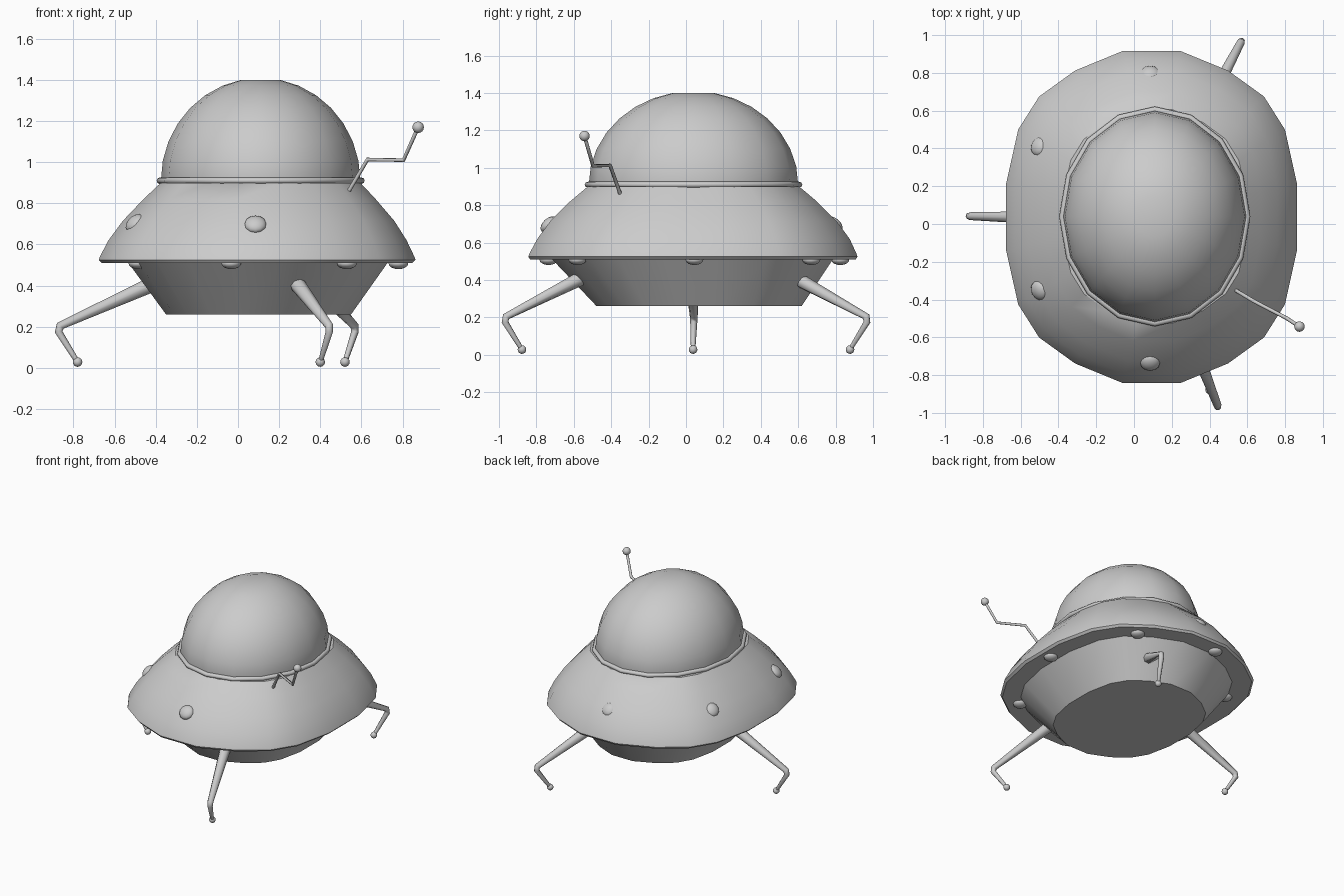
import bpy, bmesh, math
from mathutils import Vector

if "Cube" in bpy.data.objects:
    bpy.data.objects.remove(bpy.data.objects["Cube"])


def smooth(obj, angle=40):
    bpy.ops.object.select_all(action='DESELECT')
    obj.select_set(True)
    bpy.context.view_layer.objects.active = obj
    bpy.ops.object.shade_smooth_by_angle(angle=math.radians(angle))


def loft(name, section, levels, angle=40):
    """Stack a unit cross-section through (cx, cy, rx, ry, z) levels, capped at both ends."""
    bm = bmesh.new()
    rings = [[bm.verts.new((cx + u * rx, cy + v * ry, z)) for u, v in section]
             for cx, cy, rx, ry, z in levels]
    n = len(section)
    for a, b in zip(rings, rings[1:]):
        for i in range(n):
            j = (i + 1) % n
            bm.faces.new((a[i], a[j], b[j], b[i]))
    bm.faces.new(rings[0][::-1])
    bm.faces.new(rings[-1])
    bmesh.ops.recalc_face_normals(bm, faces=bm.faces)
    mesh = bpy.data.meshes.new(name)
    bm.to_mesh(mesh)
    bm.free()
    obj = bpy.data.objects.new(name, mesh)
    bpy.context.collection.objects.link(obj)
    smooth(obj, angle)
    return obj


def ball(name, loc, scale, normal=(0, 0, 1), seg=12, rings=8):
    bpy.ops.mesh.primitive_uv_sphere_add(segments=seg, ring_count=rings, radius=1, location=loc)
    obj = bpy.context.object
    obj.name = name
    obj.scale = scale
    obj.rotation_euler = Vector(normal).to_track_quat('Z', 'Y').to_euler()
    smooth(obj, 60)


def rod(name, points, radii):
    """Tapered round rod along a path."""
    curve = bpy.data.curves.new(name, 'CURVE')
    curve.dimensions = '3D'
    curve.bevel_depth = 1.0
    curve.bevel_resolution = 2
    curve.use_fill_caps = True
    spline = curve.splines.new('POLY')
    spline.points.add(len(points) - 1)
    for p, co, r in zip(spline.points, points, radii):
        p.co = (*co, 1)
        p.radius = r
    obj = bpy.data.objects.new(name, curve)
    bpy.context.collection.objects.link(obj)
    bpy.ops.object.select_all(action='DESELECT')
    obj.select_set(True)
    bpy.context.view_layer.objects.active = obj
    bpy.ops.object.convert(target='MESH')
    smooth(bpy.context.object, 60)


# 20-sided oval section of the saucer, mirrored from one quadrant
quad = [(1, .2), (.917, .526), (.773, .725), (.526, .881), (.195, 1)]
oval = (quad + [(-x, y) for x, y in quad[::-1]]
        + [(-x, -y) for x, y in quad] + [(x, -y) for x, y in quad[::-1]])
round16 = [(math.cos(i * math.pi / 8), math.sin(i * math.pi / 8)) for i in range(16)]

# Saucer: flat base, flared hull, brim and sloped upper skirt
loft("saucer_body", oval, [
    (.10, .07, .30, .36, .26),
    (.10, .07, .45, .548, .26),
    (.097, .035, .63, .75, .51),
    (.093, .037, .755, .87, .51),
    (.093, .037, .77, .88, .525),
    (.093, .037, .765, .875, .54),
    (.095, .04, .725, .835, .62),
    (.10, .04, .66, .765, .715),
    (.105, .04, .565, .66, .82),
    (.11, .04, .485, .565, .90)])

# Dome: half ellipsoid with a small flat top
dome = [(.11, .04, .48, .553, .88)]
for deg in (90, 78.75, 67.5, 56.25, 45, 33.75, 22.5, 11.25):
    a = math.radians(deg)
    dome.append((.11, .04, .485 * math.sin(a), .56 * math.sin(a), .91 + .5 * math.cos(a)))
loft("dome", round16, dome, 60)

# Collar ring around the dome
bpy.ops.mesh.primitive_torus_add(major_segments=16, minor_segments=8, major_radius=.49,
                                 minor_radius=.016, location=(.11, .04, .91))
ring = bpy.context.object
ring.name = "dome_ring"
ring.scale = (1, 1.15, 1)
smooth(ring, 60)

# Six lights on the upper skirt
for k in range(6):
    a = math.radians(30 + 60 * k)
    c, s = math.cos(a), math.sin(a)
    ball(f"upper_light_{k + 1}", (.085 + .675 * c, .03 + .762 * s, .71 - .013 * abs(s)),
         (.054, .054, .033), (c, s * .9, 1.0))

# Seven lights under the brim
for k in range(7):
    a = math.tau * k / 7
    ball(f"lower_light_{k + 1}", (.115 + .665 * math.cos(a), .045 + .8 * math.sin(a), .508),
         (.048, .048, .028))

# Three bent tapered legs with ball feet: root, knee, foot
legs = {
    "left_leg": ((-.36, .03, .432), (-.885, .042, .195), (-.78, .038, .028)),
    "front_leg": ((.275, -.53, .425), (.45, -.98, .195), (.40, -.877, .028)),
    "back_leg": ((.355, .56, .425), (.575, .98, .195), (.52, .877, .028)),
}
for name, pts in legs.items():
    root, knee, foot = map(Vector, pts)
    rod(name, [root, knee.lerp(root, .04), knee.lerp(foot, .12), foot], (.04, .021, .019, .012))
    ball(name + "_foot", foot, (.023,) * 3)

# Zigzag antenna with a ball tip
tip = (.876, -.543, 1.17)
rod("antenna", [(.53, -.346, .845), (.63, -.406, 1.013), (.805, -.497, 1.01), tip], (.01,) * 4)
ball("antenna_tip", tip, (.028,) * 3)
